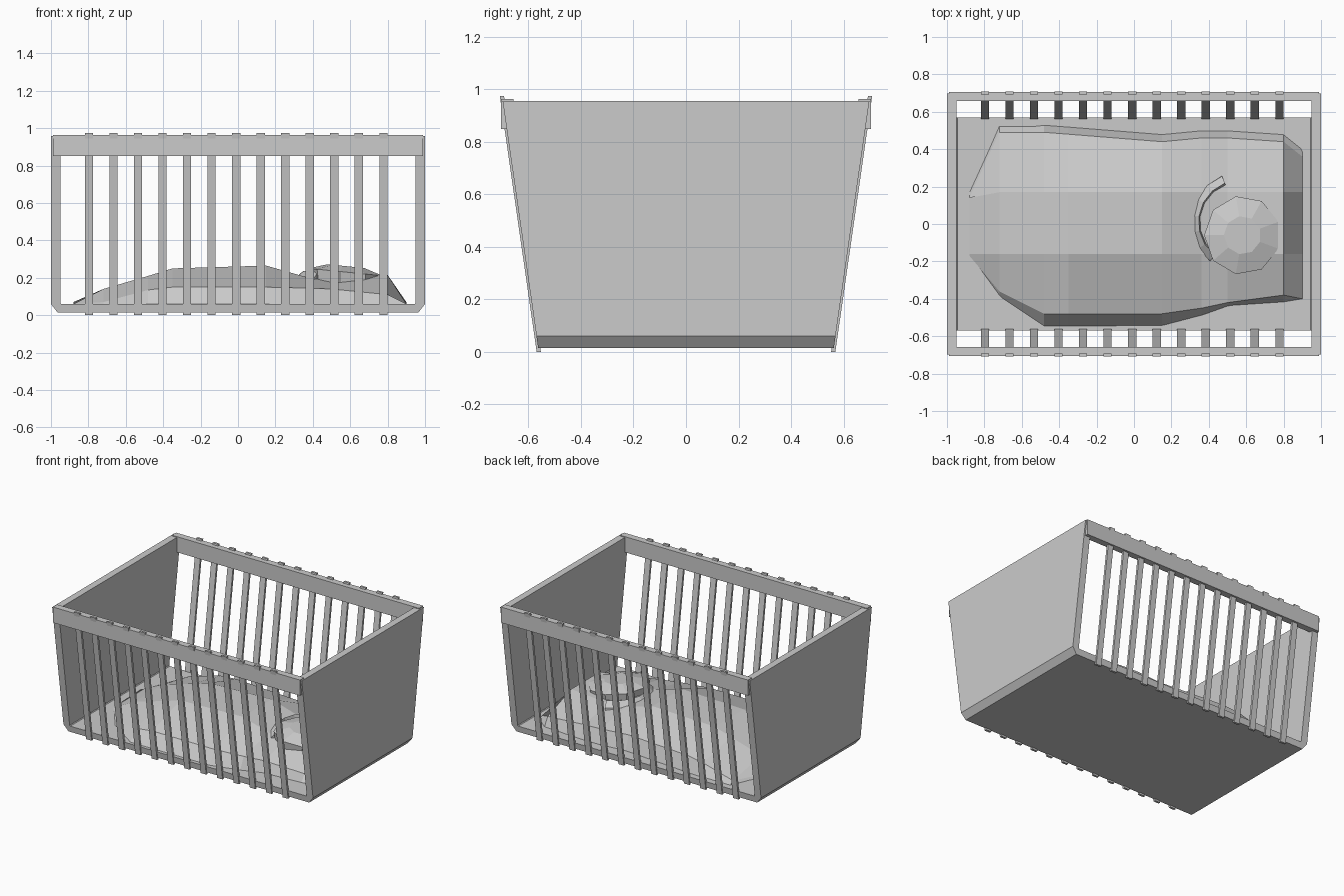
import bpy
import bmesh
from math import cos, sin, radians

cube = bpy.data.objects.get("Cube")
if cube:
    bpy.data.objects.remove(cube)

grey = bpy.data.materials.new("plain grey")
grey.use_nodes = True
colour = (0.6, 0.6, 0.6, 1)
grey.diffuse_color = colour
grey.node_tree.nodes["Principled BSDF"].inputs["Base Color"].default_value = colour


def loft(name, sections):
    """Skin a row of closed sections, capping both ends."""
    bm = bmesh.new()
    rings = [[bm.verts.new(p) for p in s] for s in sections]
    n = len(rings[0])
    for a, b in zip(rings, rings[1:]):
        for i in range(n):
            j = (i + 1) % n
            bm.faces.new((a[i], a[j], b[j], b[i]))
    bm.faces.new(rings[0])
    bm.faces.new(rings[-1])
    bmesh.ops.remove_doubles(bm, verts=bm.verts, dist=0.0005)
    bmesh.ops.recalc_face_normals(bm, faces=bm.faces)
    mesh = bpy.data.meshes.new(name)
    bm.to_mesh(mesh)
    bm.free()
    mesh.materials.append(grey)
    obj = bpy.data.objects.new(name, mesh)
    bpy.context.collection.objects.link(obj)
    return obj


def box(name, low, high):
    (x0, y0, z0), (x1, y1, z1) = low, high
    return loft(name, [[(x0, y0, z), (x1, y0, z), (x1, y1, z), (x0, y1, z)]
                       for z in (z0, z1)])


def half_depth(z):
    return 0.563 + 0.144 * (z - 0.015)


# Floor and end walls: one folded sheet, flaring towards the top
outer = [(1, 0.957), (1, 0.06), (0.965, 0.015)]
inner = [(0.95, 0.957), (0.95, 0.065), (0.945, 0.06)]
pairs = list(zip(outer, inner))
pairs += [((-a[0], a[1]), (-b[0], b[1])) for a, b in reversed(pairs)]
sheet = []
for (xo, zo), (xi, zi) in pairs:
    do, di = half_depth(zo), half_depth(zi)
    sheet.append([(xo, -do, zo), (xo, do, zo), (xi, di, zi), (xi, -di, zi)])
loft("floor_and_end_walls", sheet)

# Long top rails and leaning slats on both sides
for side, label in ((-1, "front"), (1, "back")):
    ys = sorted((side * 0.657, side * 0.705))
    box(label + "_top_rail", (-0.99, ys[0], 0.85), (0.99, ys[1], 0.963))
    for i in range(13):
        x = -0.797 + i * 0.1312
        slat = []
        for z in (0, 0.975):
            y = half_depth(z)
            a, b = side * (y - 0.008), side * (y + 0.008)
            slat.append([(x - 0.022, a, z), (x + 0.022, a, z),
                         (x + 0.022, b, z), (x - 0.022, b, z)])
        loft(label + "_slat", slat)

# Faceted bedding: x, front foot y, front edge y and z, crest z, back y
stations = [
    (-0.88, -0.17, -0.17, 0.06, 0.06, 0.18),
    (-0.72, -0.39, -0.36, 0.07, 0.14, 0.53),
    (-0.48, -0.55, -0.48, 0.135, 0.21, 0.53),
    (-0.35, -0.55, -0.48, 0.15, 0.25, 0.52),
    (0.15, -0.545, -0.48, 0.15, 0.265, 0.48),
    (0.36, -0.49, -0.45, 0.145, 0.205, 0.5),
    (0.5, -0.44, -0.42, 0.14, 0.19, 0.5),
    (0.8, -0.42, -0.38, 0.11, 0.215, 0.48),
    (0.9, -0.41, -0.40, 0.06, 0.06, 0.4),
]
bedding = []
for x, foot, edge, edge_z, crest, back in stations:
    bedding.append([(x, foot, 0.055), (x, edge, edge_z), (x, -0.16, crest),
                    (x, 0.17, crest), (x, back - 0.04, edge_z + 0.01),
                    (x, back, 0.055)])
loft("bedding", bedding)

# Low faceted head, sloping down to the left end
head = []
for radius, z in ((0.19, 0.13), (0.205, 0.23), (0.1, 0.262)):
    ring = []
    for i in range(9):
        a = radians(40 * i + 20)
        dx = radius * cos(a)
        ring.append((0.58 + dx, -0.06 + radius * 1.03 * sin(a), z - 0.1 * dx))
    head.append(ring)
loft("head", head)

# Curved hood wrapped around the head
hood = []
for degrees in range(112, 233, 20):
    c, s = cos(radians(degrees)), sin(radians(degrees))
    hood.append([(0.57 + r * c, 0.01 + r * s, z) for r, z in
                 ((0.27, 0.12), (0.265, 0.2), (0.225, 0.235), (0.2, 0.12))])
loft("hood", hood)
